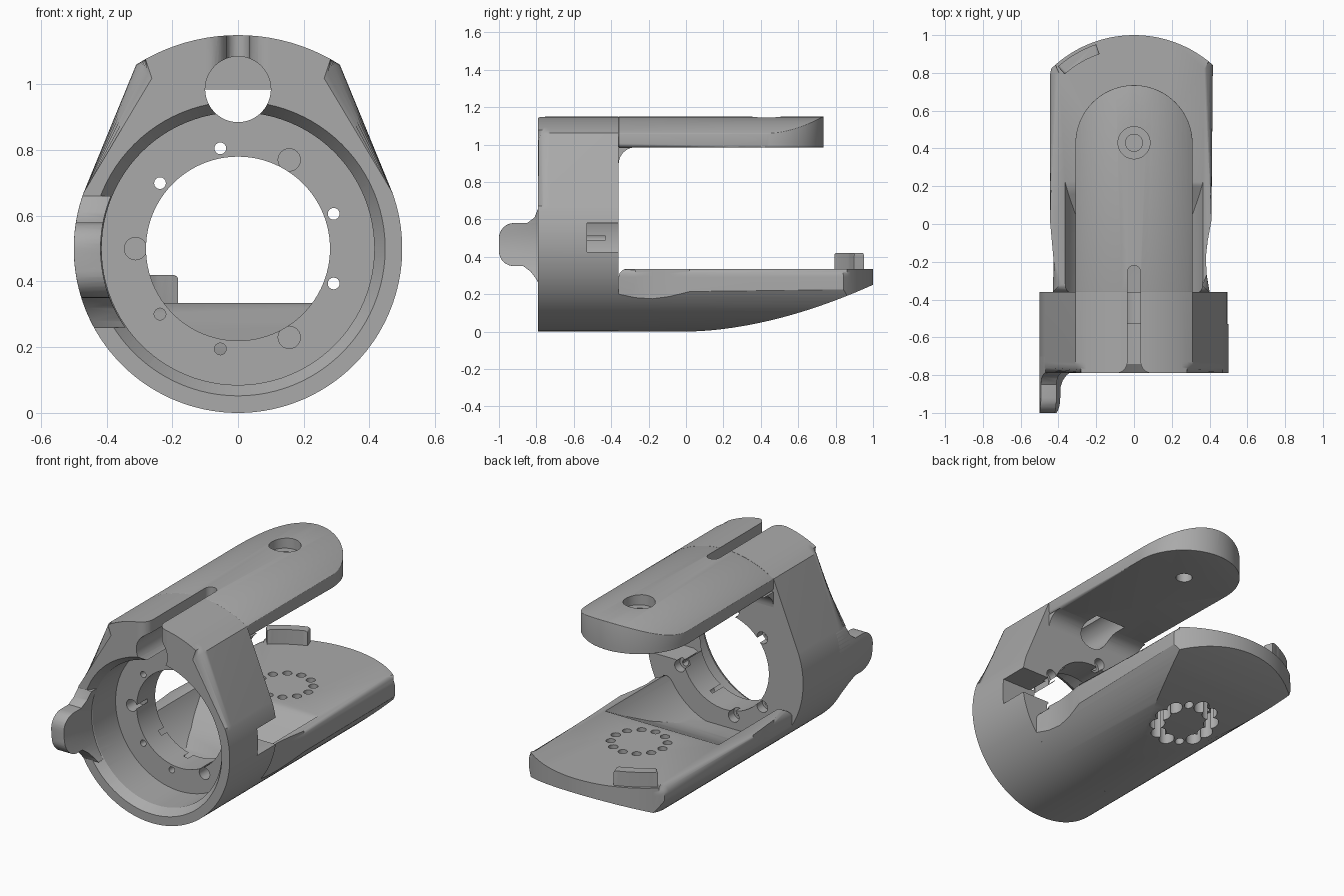
import bpy, bmesh
from math import sin, cos, pi, radians, asin
from mathutils import Vector

if "Cube" in bpy.data.objects:
    bpy.data.objects.remove(bpy.data.objects["Cube"])

grey = bpy.data.materials.new("plain grey")
grey.use_nodes = True
COLOUR = (0.4, 0.4, 0.4, 1)
grey.diffuse_color = COLOUR
grey.node_tree.nodes["Principled BSDF"].inputs["Base Color"].default_value = COLOUR

AXES = {"x": lambda u, v, t: (t, u, v),
        "y": lambda u, v, t: (u, t, v),
        "z": lambda u, v, t: (u, v, t)}


def finish(name, bm):
    bmesh.ops.recalc_face_normals(bm, faces=bm.faces)
    mesh = bpy.data.meshes.new(name)
    bm.to_mesh(mesh)
    bm.free()
    mesh.materials.append(grey)
    obj = bpy.data.objects.new(name, mesh)
    bpy.context.scene.collection.objects.link(obj)
    return obj


def prism(name, pts, axis, lo, hi, lo_round=0, hi_round=0):
    """Extrude a flat outline along an axis, rounding either end rim."""
    bm = bmesh.new()
    place = AXES[axis]
    rims = [[bm.verts.new(place(u, v, t)) for u, v in pts] for t in (lo, hi)]
    caps = [bm.faces.new(r) for r in rims]
    n = len(pts)
    for i in range(n):
        j = (i + 1) % n
        bm.faces.new((rims[0][i], rims[0][j], rims[1][j], rims[1][i]))
    for cap, size in zip(caps, (lo_round, hi_round)):
        if size:
            bmesh.ops.bevel(bm, geom=list(cap.edges), offset=size, segments=6,
                            profile=0.5, affect="EDGES", clamp_overlap=True)
    return finish(name, bm)


def arc(cx, cy, r, a0, a1, n=24):
    return [(cx + r * cos(radians(a0 + (a1 - a0) * i / n)),
             cy + r * sin(radians(a0 + (a1 - a0) * i / n))) for i in range(n + 1)]


def rod(axis, u, v, r, lo, hi, n=48, hi_round=0):
    return prism("cutter", arc(u, v, r, 0, 360, n)[:-1], axis, lo, hi, 0, hi_round)


def flare(r1, r2, y1, y2, z):
    """Tapered cutter along y."""
    bm = bmesh.new()
    rims = [[bm.verts.new((u, y, v)) for u, v in arc(0, z, r, 0, 360, 96)[:-1]]
            for r, y in ((r1, y1), (r2, y2))]
    for r in rims:
        bm.faces.new(r)
    for i in range(96):
        j = (i + 1) % 96
        bm.faces.new((rims[0][i], rims[0][j], rims[1][j], rims[1][i]))
    return finish("cutter", bm)


def combine(obj, tool, op="DIFFERENCE", keep=False):
    mod = obj.modifiers.new("cut", "BOOLEAN")
    mod.operation, mod.solver, mod.object = op, "EXACT", tool
    deps = bpy.context.evaluated_depsgraph_get()
    mesh = bpy.data.meshes.new_from_object(obj.evaluated_get(deps))
    obj.modifiers.clear()
    obj.data = mesh
    if not keep:
        bpy.data.objects.remove(tool)


FRONT, BACK, MID = -0.79, -0.36, 0.5

# Collar: round below, tapering to an arched top
side = asin(0.31 / 0.58) * 180 / pi
arch = arc(0, 0.57, 0.58, 90 - side, 90 + side, 20)
collar = prism("collar", arch + arc(0, MID, 0.5, 160, 380, 90), "y", FRONT, BACK, 0.06, 0)
combine(collar, rod("y", 0, MID, 0.415, -0.9, -0.53, 96))
combine(collar, flare(0.455, 0.414, -0.8, -0.74, MID))
combine(collar, rod("y", 0, MID, 0.28, -0.6, -0.3, 96))

# Side notch through the wall and inner flange
notch = [(0.27, 0.61), (0.29, 0.59), (0.32, 0.58), (0.6, 0.58),
         (0.6, 0.425), (0.32, 0.425), (0.29, 0.41), (0.27, 0.39)]
combine(collar, prism("cutter", notch, "y", -0.53, -0.3))

# Flange pockets and screw holes
for a in (60, 180, 300):
    p = Vector((0.312 * cos(radians(a)), MID + 0.312 * sin(radians(a))))
    combine(collar, rod("y", p.x, p.y, 0.034, -0.6, -0.43, 24))
for a in (20, 100, 140, 220, 260, 340):
    u, v = 0.31 * cos(radians(a)), MID + 0.31 * sin(radians(a))
    combine(collar, rod("y", u, v, 0.018, -0.6, -0.3, 16))
    combine(collar, rod("y", u, v, 0.034, -0.41, -0.3, 24))

# Top arm: arched section trimmed to a rounded plan
arm = prism("top_arm", [(-0.31, 0.985), (0.31, 0.985)] + arch, "y", BACK, 0.8)
plan = [(-0.31, BACK - 0.1), (0.31, BACK - 0.1)] + arc(0, 0.425, 0.31, 0, 180, 48)
combine(arm, prism("cutter", plan, "z", 0.985, 1.3, 0.025), "INTERSECT")
edge = arm.modifiers.new("soft", "BEVEL")
edge.width, edge.segments, edge.limit_method, edge.angle_limit = 0.02, 3, "ANGLE", radians(50)
combine(arm, rod("z", 0, 0.43, 0.085, 1.09, 1.3))
combine(arm, rod("z", 0, 0.43, 0.045, 0.9, 1.3, 32))

# Fillet under the arm
web = prism("arm_fillet", [(BACK, 0.985)] + arc(BACK + 0.09, 0.895, 0.09, 180, 90, 10),
            "x", -0.31, 0.31)

# Keyhole along the top: round channel and a slot that opens at the front
channel = rod("y", 0, 0.985, 0.1, -0.9, -0.2, 48, 0.06)
half = [(0.1, -0.85), (0.1, FRONT)] + arc(0.095, -0.73, 0.06, 270, 180, 8) + arc(0, -0.255, 0.035, 0, 90, 8)
slot = prism("cutter", half + [(-x, y) for x, y in reversed(half[:-1])], "z", 0.99, 1.3)
for part in (collar, arm, web):
    combine(part, channel, keep=True)
    combine(part, slot, keep=True)
for tool in (channel, slot):
    bpy.data.objects.remove(tool)

# Lower plate: plan outline trimmed by the round hull and the upswept belly
outline = ([(-0.43, BACK), (0.40, BACK), (0.385, -0.27), (0.38, -0.18), (0.39, -0.09), (0.41, 0.02)]
           + arc(0, 0.37, 0.63, 48.5, 134, 32)
           + [(-0.445, 0.79), (-0.445, 0.02), (-0.435, -0.09), (-0.425, -0.2)])
plate = prism("lower_plate", outline, "z", -0.1, 0.335, 0, 0.045)
combine(plate, rod("y", 0, MID, 0.5, -0.5, 1.2, 120), "INTERSECT")
belly = [(i / 24, 0.25 * (i / 24) ** 1.8) for i in range(27)]
combine(plate, prism("cutter", [(-0.5, 0.6), (-0.5, 0)] + belly + [(1.1, 0.6)],
                     "x", -0.7, 0.7), "INTERSECT")

# Scooped ramp running down to the collar opening
scoop = rod("y", 0, MID, 0.4, -0.5, 0.4, 96)
ramp = [(-0.6, 0.12), (-0.36, 0.12), (-0.2, 0.15), (-0.05, 0.2), (0.1, 0.27), (0.24, 0.345), (0.24, 0.8), (-0.6, 0.8)]
combine(scoop, prism("cutter", ramp, "x", -0.6, 0.6), "INTERSECT")
combine(plate, scoop)

# Ring of holes, widened from underneath
for i in range(12):
    a = 2 * pi * i / 12
    u, v = 0.15 * cos(a), 0.43 + 0.15 * sin(a)
    combine(plate, rod("z", u, v, 0.025, -0.1, 0.5, 20))
    if i not in (2, 8):
        combine(plate, rod("z", u, v, 0.042, -0.1, 0.2, 24))

# Finger tab continuing the collar wall forward
tab_side = ([(-0.7, 0.66), (-0.79, 0.66), (-0.81, 0.61), (-0.85, 0.58)]
            + arc(-0.92, 0.5, 0.08, 90, 180, 8) + arc(-0.92, 0.43, 0.08, 180, 270, 8)
            + [(-0.87, 0.35), (-0.83, 0.32), (-0.80, 0.28), (-0.79, 0.26), (-0.7, 0.26)])
tab = prism("finger_tab", tab_side, "x", -0.6, -0.3)
wall = arc(0, MID, 0.5, 140, 220, 40) + arc(0, MID, 0.418, 220, 140, 40)
combine(tab, prism("cutter", wall, "y", -1.1, -0.7), "INTERSECT")
soft = tab.modifiers.new("soft", "BEVEL")
soft.width, soft.segments, soft.limit_method, soft.angle_limit = 0.03, 4, "ANGLE", radians(50)

# Small upright hook on the rear edge
band = arc(0, 0.37, 0.615, 109, 131, 16) + arc(0, 0.37, 0.56, 131, 109, 16)
hook = prism("edge_hook", band, "z", 0.25, 0.42, 0, 0.02)

for obj in (collar, arm, web, plate, tab, hook):
    if obj.modifiers:
        deps = bpy.context.evaluated_depsgraph_get()
        mesh = bpy.data.meshes.new_from_object(obj.evaluated_get(deps))
        obj.modifiers.clear()
        obj.data = mesh
    obj.data.shade_smooth()
    obj.data.set_sharp_from_angle(angle=radians(32))
